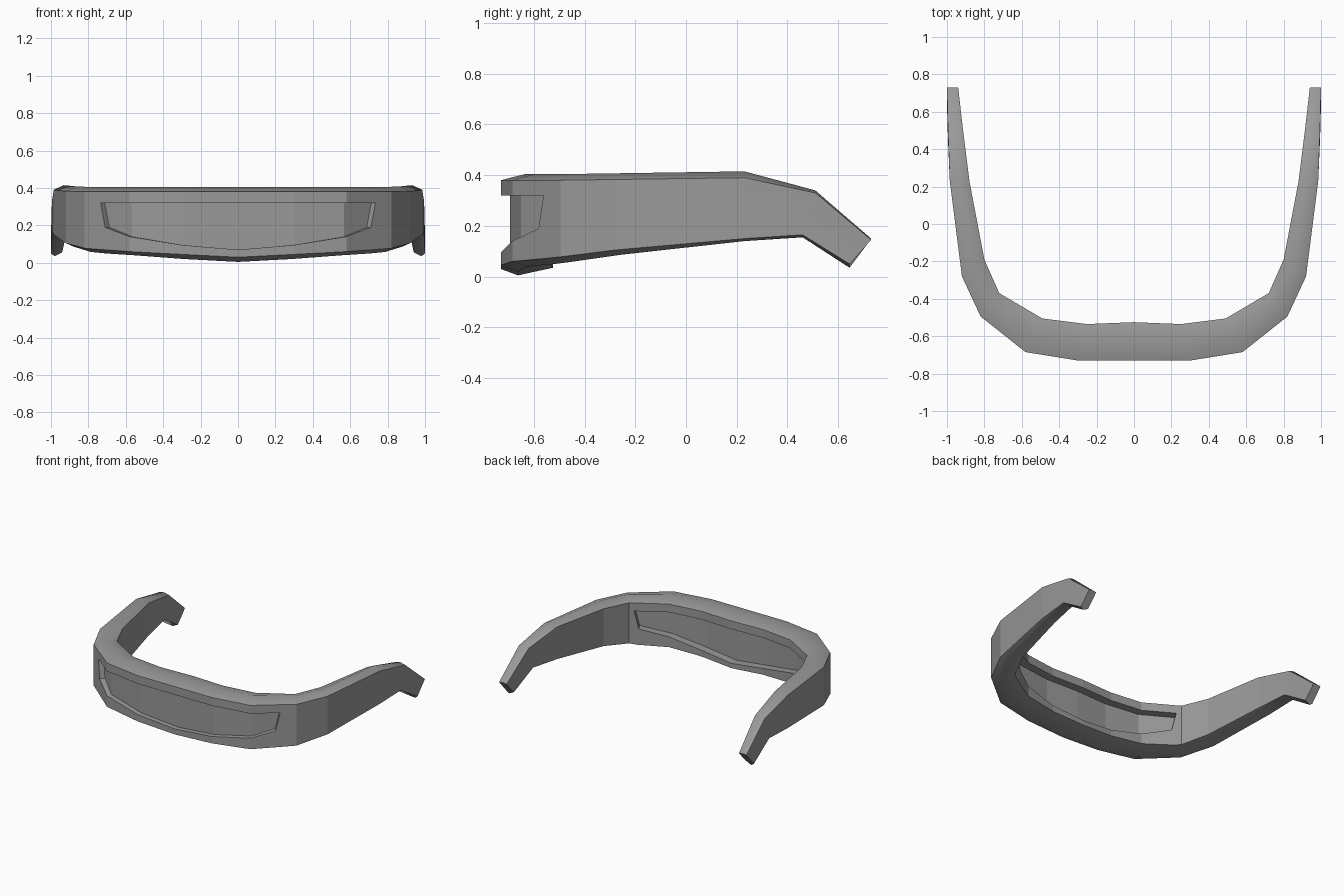
import bpy
import bmesh
from mathutils import Vector

old = bpy.data.objects.get("Cube")
if old:
    bpy.data.objects.remove(old, do_unlink=True)

grey = bpy.data.materials.new("mid grey")
grey.use_nodes = True
COLOUR = (0.32, 0.32, 0.32, 1)
grey.diffuse_color = COLOUR
grey.node_tree.nodes["Principled BSDF"].inputs["Base Color"].default_value = COLOUR

# Stations from the nose to the temple tip (left half):
# outer x, y, inner x, y, top z, bottom z, crest height, keel depth, bottom y shift
STATIONS = [
    (0.00, -0.73, 0.00, -0.525, 0.38, 0.030, 0.025, 0.025, 0),
    (0.30, -0.73, 0.25, -0.535, 0.38, 0.045, 0.025, 0.025, 0),
    (0.58, -0.685, 0.49, -0.505, 0.38, 0.060, 0.025, 0.02, 0),
    (0.72, -0.574, 0.674, -0.397, 0.38, 0.070, 0.025, 0.02, 0),
    (0.82, -0.495, 0.72, -0.37, 0.38, 0.078, 0.025, 0.02, 0),
    (0.92, -0.28, 0.80, -0.19, 0.383, 0.105, 0.025, 0.018, 0),
    (0.985, 0.23, 0.88, 0.23, 0.39, 0.150, 0.025, 0.01, 0),
    (0.995, 0.51, 0.915, 0.51, 0.33, 0.165, 0.01, 0.01, -0.05),
    (1.00, 0.73, 0.94, 0.73, 0.145, 0.050, 0.005, 0.015, -0.085),
]
SILL = [0.07, 0.095, 0.14, 0.19]      # window sill heights
LINTEL = 0.32
LAST = len(SILL) - 1                  # station at the window end

bm = bmesh.new()
outer = [Vector((s[0], s[1], 0)) for s in STATIONS]
inner = [Vector((s[2], s[3], 0)) for s in STATIONS]


def tangent(path, i):
    if i == 0:
        return Vector((1, 0, 0))
    return (path[i + 1] - path[i - 1]).normalized()


def at(point, z, shift=0):
    return bm.verts.new((point.x, point.y + shift, z))


def window_rows(path, i, top, bottom, shift):
    """Sill and lintel vertices on one wall, slanted at the window end."""
    p = path[i]
    if i <= LAST:
        t = tangent(path, i)
        slant = t if i == LAST else Vector()
        return at(p - slant * 0.012, SILL[i]), at(p + slant * 0.019, LINTEL)
    return [at(p, bottom + (top - bottom) * f, shift * (1 - f)) for f in (0.4, 0.8)]


# Cross-sections: outer wall, crest, inner wall, keel
rings = []
for i, (_, _, _, _, top, bottom, crest, keel, shift) in enumerate(STATIONS):
    o, n = outer[i], inner[i]
    lo, hi = window_rows(outer, i, top, bottom, shift)
    in_lo, in_hi = window_rows(inner, i, top, bottom, shift)
    rings.append([
        at(o, bottom, shift), lo, hi, at(o, top),
        at(o.lerp(n, 0.5), top + crest),
        at(n, top), in_hi, in_lo, at(n, bottom + 0.005, shift),
        at(o.lerp(n, 0.33), bottom - keel, shift)])

# Skin, leaving the window strips open; crest and keel are smooth
for i in range(len(rings) - 1):
    a, b = rings[i], rings[i + 1]
    for k in range(10):
        if k in (1, 6) and i < LAST:
            continue
        m = (k + 1) % 10
        face = bm.faces.new((a[k], b[k], b[m], a[m]))
        face.smooth = k in (3, 4, 8, 9)
bm.faces.new(rings[-1])


def recessed_pane(path, lo, hi, depth, side):
    """Pane set back into the wall, with sill, lintel and jamb."""
    panes = []
    for i in range(LAST + 1):
        t = tangent(path, i)
        move = Vector((-t.y, t.x, 0)) * depth * side
        panes.append([bm.verts.new(rings[i][k].co + move) for k in (lo, hi)])
    for i in range(LAST):
        (a, b), (c, d) = panes[i], panes[i + 1]
        bm.faces.new((a, c, d, b))
        bm.faces.new((rings[i][lo], rings[i + 1][lo], c, a))
        bm.faces.new((rings[i][hi], rings[i + 1][hi], d, b))
    bm.faces.new((rings[LAST][lo], rings[LAST][hi], panes[-1][1], panes[-1][0]))


recessed_pane(outer, 1, 2, 0.036, 1)
recessed_pane(inner, 7, 6, 0.06, -1)

# Mirror the half so that the seam closes
half = bm.verts[:] + bm.edges[:] + bm.faces[:]
bmesh.ops.mirror(bm, geom=half, axis='X', merge_dist=0.0005)
bmesh.ops.remove_doubles(bm, verts=bm.verts[:], dist=0.0005)
bmesh.ops.recalc_face_normals(bm, faces=bm.faces[:])

mesh = bpy.data.meshes.new("visor_band")
bm.to_mesh(mesh)
bm.free()
mesh.materials.append(grey)
visor = bpy.data.objects.new("visor_band", mesh)
bpy.context.collection.objects.link(visor)
